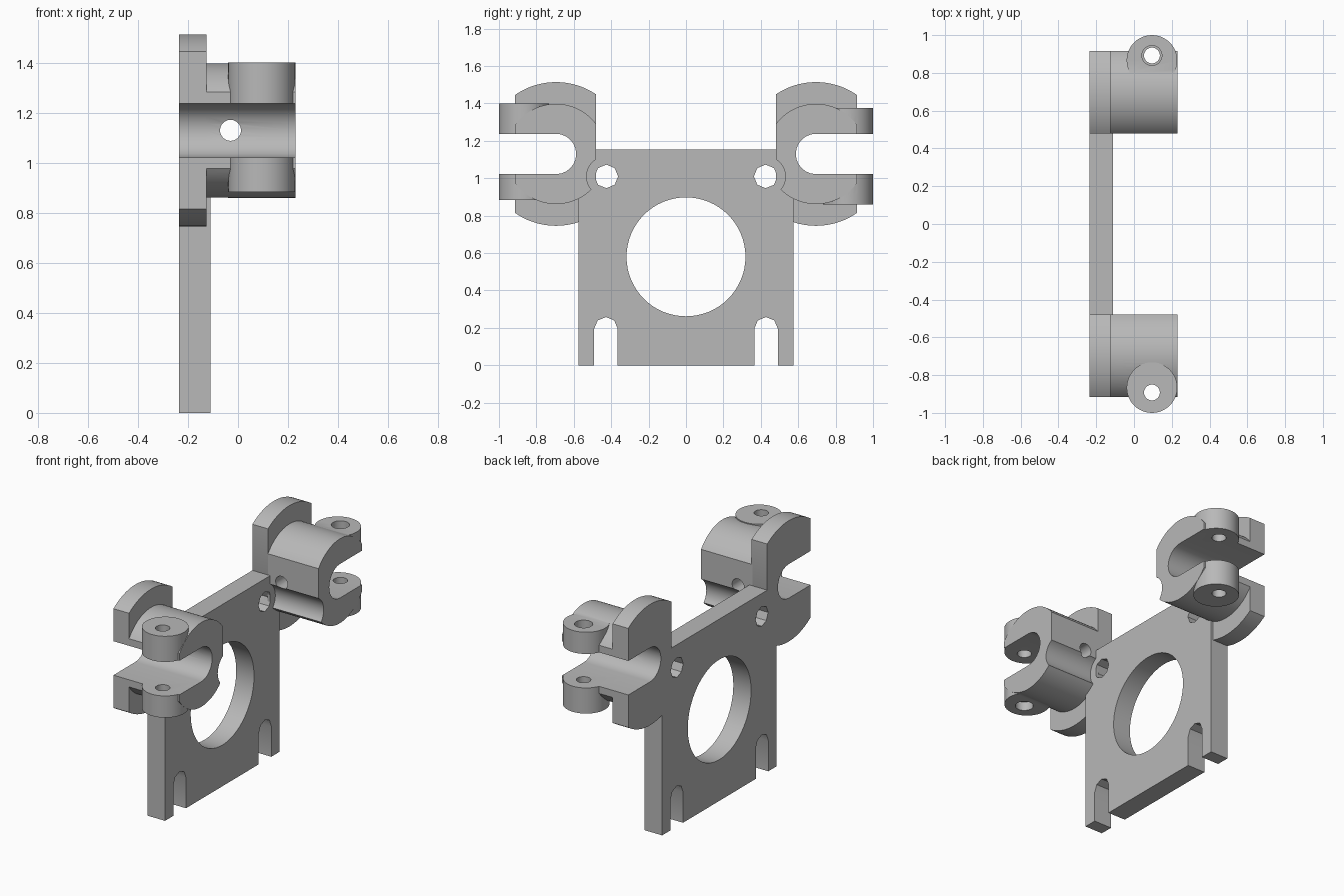
import bpy
import bmesh
from math import sin, cos, pi, asin, acos, radians

if "Cube" in bpy.data.objects:
    bpy.data.objects.remove(bpy.data.objects["Cube"])

grey = bpy.data.materials.new("plain grey")
grey.use_nodes = True
COLOUR = (0.48, 0.48, 0.48, 1)
grey.diffuse_color = COLOUR
grey.node_tree.nodes["Principled BSDF"].inputs["Base Color"].default_value = COLOUR

BACK = -0.235                   # outer face of the plate and flanges
END = 0.23                      # free end of the barrels
CLAMP_Y, CLAMP_Z = 0.695, 1.13  # clamp axis
INNER, OUTER = 0.48, 0.915      # flats on the clamp sides
EAR_X, BOLT_Y, BOLT_Z = 0.095, 0.426, 1.01


def arc(cu, cv, r, start, stop, steps):
    """Points along an arc, both ends included."""
    return [(cu + r * cos(start + (stop - start) * i / steps),
             cv + r * sin(start + (stop - start) * i / steps)) for i in range(steps + 1)]


def circle(cu, cv, r, sides=48):
    return arc(cu, cv, r, 0, 2 * pi, sides)[:-1]


def prism(name, points, axis, lo, hi):
    """Extrude a 2D outline along an axis; the outline uses the other two axes in order."""
    place = {"x": lambda u, v, t: (t, u, v),
             "y": lambda u, v, t: (u, t, v),
             "z": lambda u, v, t: (u, v, t)}[axis]
    bm = bmesh.new()
    lower = [bm.verts.new(place(u, v, lo)) for u, v in points]
    upper = [bm.verts.new(place(u, v, hi)) for u, v in points]
    bm.faces.new(lower)
    bm.faces.new(upper)
    for i in range(len(points)):
        j = (i + 1) % len(points)
        bm.faces.new((lower[i], lower[j], upper[j], upper[i]))
    bmesh.ops.recalc_face_normals(bm, faces=bm.faces)
    mesh = bpy.data.meshes.new(name)
    bm.to_mesh(mesh)
    bm.free()
    mesh.materials.append(grey)
    obj = bpy.data.objects.new(name, mesh)
    bpy.context.collection.objects.link(obj)
    return obj


def combine(obj, tool, operation="DIFFERENCE"):
    """Apply one boolean and remove the helper."""
    mod = obj.modifiers.new("boolean", "BOOLEAN")
    mod.operation = operation
    mod.solver = "EXACT"
    mod.object = tool
    bpy.ops.object.select_all(action="DESELECT")
    bpy.context.view_layer.objects.active = obj
    obj.select_set(True)
    bpy.ops.object.modifier_apply(modifier=mod.name)
    bpy.data.objects.remove(tool)


def finish(obj):
    bpy.ops.object.select_all(action="DESELECT")
    bpy.context.view_layer.objects.active = obj
    obj.select_set(True)
    bpy.ops.object.shade_smooth_by_angle(angle=radians(30))


def flatted_disc(r, side):
    """Disc outline trimmed by flats toward and away from the centre."""
    a = acos((OUTER - CLAMP_Y) / r)
    b = acos((INNER - CLAMP_Y) / r)
    points = arc(CLAMP_Y, CLAMP_Z, r, a, b, 28) + arc(CLAMP_Y, CLAMP_Z, r, -b, -a, 28)
    return [(side * y, z) for y, z in points]


def cut_bore(obj, side):
    """Open-ended round slot along the clamp axis."""
    r = 0.108
    outline = arc(CLAMP_Y, CLAMP_Z, r, pi / 2, 3 * pi / 2, 12)
    outline += [(1.2, CLAMP_Z - r), (1.2, CLAMP_Z + r)]
    combine(obj, prism("cutter", [(side * y, z) for y, z in outline], "x", -0.5, 0.5))


# Mounting plate with foot slots, large opening and bolt holes
plate_outline = []
for c in (-0.428, 0.428):
    plate_outline += [(c - 0.063, 0)] + arc(c, 0.195, 0.063, pi, 0, 4) + [(c + 0.063, 0)]
plate_outline = [(-0.575, 0)] + plate_outline + [(0.575, 0), (0.575, 1.155), (-0.575, 1.155)]
plate = prism("mounting_plate", plate_outline, "x", BACK, -0.11)
combine(plate, prism("cutter", circle(0, 0.58, 0.318, 64), "x", -0.5, 0.5))
for side in (-1, 1):
    combine(plate, prism("cutter", circle(side * BOLT_Y, BOLT_Z, 0.063, 8), "x", -0.5, 0.5))
finish(plate)

for side, label in ((-1, "front"), (1, "rear")):
    # Flange behind the clamp
    flange = prism(label + "_flange", flatted_disc(0.384, side), "x", BACK, -0.125)
    cut_bore(flange, side)
    combine(flange, prism("cutter", circle(side * BOLT_Y, BOLT_Z, 0.063, 8), "x", -0.5, 0.5))
    finish(flange)

    # Barrel with screw ears; the two clamps are half-turned copies
    barrel = prism(label + "_clamp_barrel", flatted_disc(0.268, side), "x", -0.13, END)
    z_a, z_b = sorted((CLAMP_Z - side * 0.271, CLAMP_Z + side * 0.246))
    ear = prism("ear", circle(EAR_X, side * 0.866, 0.134), "z", z_a, z_b)
    combine(barrel, ear, "UNION")
    cut_bore(barrel, side)

    # Screw hole through both ears, widened at one end
    hole_y = side * 0.892
    combine(barrel, prism("cutter", circle(EAR_X, hole_y, 0.042, 24), "z", 0.5, 1.8))
    z_a, z_b = sorted((CLAMP_Z + side * 0.19, CLAMP_Z + side * 0.5))
    combine(barrel, prism("cutter", circle(EAR_X, hole_y, 0.053, 24), "z", z_a, z_b))

    # Side hole into the bore and clearance groove for the bolt head
    y_a, y_b = sorted((side * 0.4, side * 0.68))
    combine(barrel, prism("cutter", circle(-0.03, CLAMP_Z, 0.042, 24), "y", y_a, y_b))
    combine(barrel, prism("cutter", circle(side * BOLT_Y, BOLT_Z, 0.106, 32), "x", -0.11, 0.5))
    finish(barrel)
